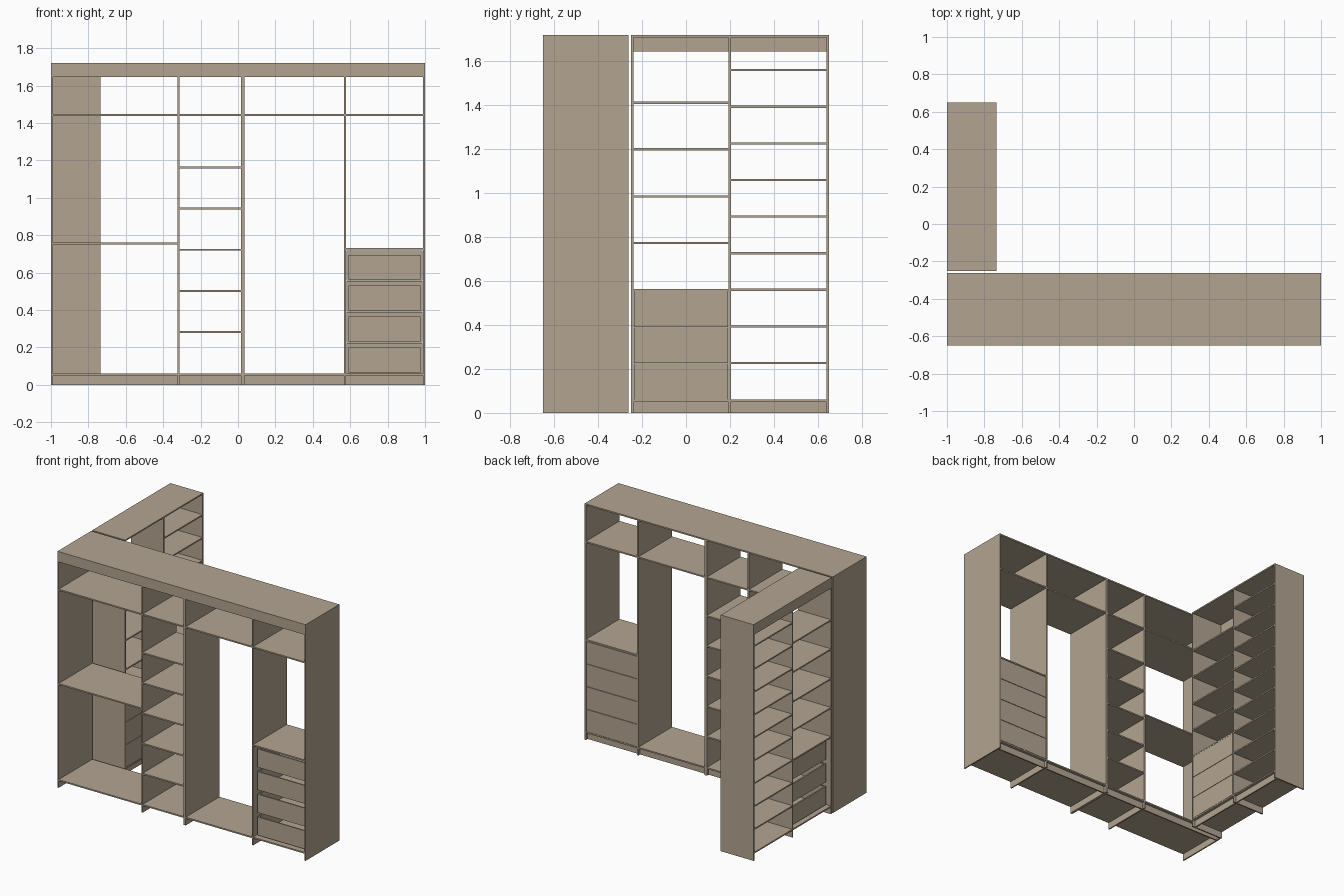
import bpy

if "Cube" in bpy.data.objects:
    bpy.data.objects.remove(bpy.data.objects["Cube"])

T = 0.01      # board thickness
H = 1.72      # total height
BASE = 0.06   # top of the bottom board

mat = bpy.data.materials.new("warm_taupe")
mat.diffuse_color = (0.45, 0.375, 0.285, 1)
mat.use_nodes = True
mat.node_tree.nodes["Principled BSDF"].inputs["Base Color"].default_value = mat.diffuse_color


def box(name, a0, a1, b0, b1, z0, z1, side=False):
    """Board from ranges: a = along the unit, b = depth (side unit swaps axes)."""
    (x0, x1), (y0, y1) = ((b0, b1), (a0, a1)) if side else ((a0, a1), (b0, b1))
    me = bpy.data.meshes.new(name)
    v = [(x, y, z) for x in (x0, x1) for y in (y0, y1) for z in (z0, z1)]
    f = [(0, 1, 3, 2), (4, 6, 7, 5), (0, 4, 5, 1), (2, 3, 7, 6), (0, 2, 6, 4), (1, 5, 7, 3)]
    me.from_pydata(v, [], f)
    me.materials.append(mat)
    ob = bpy.data.objects.new(name, me)
    bpy.context.collection.objects.link(ob)


def carcass(name, a0, a1, back, front, dividers, side):
    """Ends, dividers, top, bottom, back rail and recessed plinth."""
    box(name + "_end_a", a0, a0 + T, back, front, 0, H, side)
    box(name + "_end_b", a1 - T, a1, back, front, 0, H, side)
    box(name + "_top", a0 + T, a1 - T, back, front, H - T, H, side)
    edges = [a0 + T] + [e for d in dividers for e in d] + [a1 - T]
    for d in dividers:
        box(name + "_divider", d[0], d[1], back, front, 0, H - T, side)
    for p, q in zip(edges[::2], edges[1::2]):
        box(name + "_bottom", p, q, back, front, BASE - T, BASE, side)
        box(name + "_plinth", p, q, front - 0.03, front - 0.02, 0, BASE - T, side)
        box(name + "_back_rail", p, q, back, back + T, H - 0.075, H - T, side)
    return list(zip(edges[::2], edges[1::2]))


def shelves(name, bay, back, front, tops, side):
    for z in tops:
        box(name + "_shelf", bay[0], bay[1], back, front, z - T, z, side)


def drawers(name, bay, back, front, count, side):
    """Stack of fronts, each with an open box behind it."""
    a0, a1 = bay[0] + 0.003, bay[1] - 0.003
    p, q, r = a0 + 0.01, a1 - 0.01, back + 0.03
    for i in range(count):
        z = BASE + 0.002 + 0.165 * i
        box(name + "_drawer_front", a0, a1, front - T, front, z, z + 0.162, side)
        lo, hi, f = z + 0.005, z + 0.138, front - T
        box(name + "_drawer_side_a", p, p + T, r, f, lo, hi, side)
        box(name + "_drawer_side_b", q - T, q, r, f, lo, hi, side)
        box(name + "_drawer_back", p + T, q - T, r, r + T, lo, hi, side)
        box(name + "_drawer_bottom", p + T, q - T, r + T, f, lo, lo + 0.005, side)


# Long unit, open towards +y
B, F = -0.65, -0.262
bays = carcass("long_unit", -1, 1, B, F,
               [(-0.323, -0.313), (0.016, 0.034), (0.567, 0.577)], False)
for bay, tops in zip(bays, ([1.447, 0.76], [1.447, 1.167, 0.947, 0.727, 0.507, 0.287],
                            [1.447], [1.447, 0.733])):
    shelves("long_unit", bay, B, F, tops, False)
drawers("long_unit", bays[3], B, F, 4, False)

# Short unit, open towards +x
B, F = -1, -0.735
bays = carcass("short_unit", -0.25, 0.65, B, F, [(0.194, 0.204)], True)
shelves("short_unit", bays[0], B, F, [1.417, 1.205, 0.99, 0.778, 0.565], True)
shelves("short_unit", bays[1], B, F, [0.232 + 0.1667 * i for i in range(9)], True)
drawers("short_unit", bays[0], B, F, 3, True)
